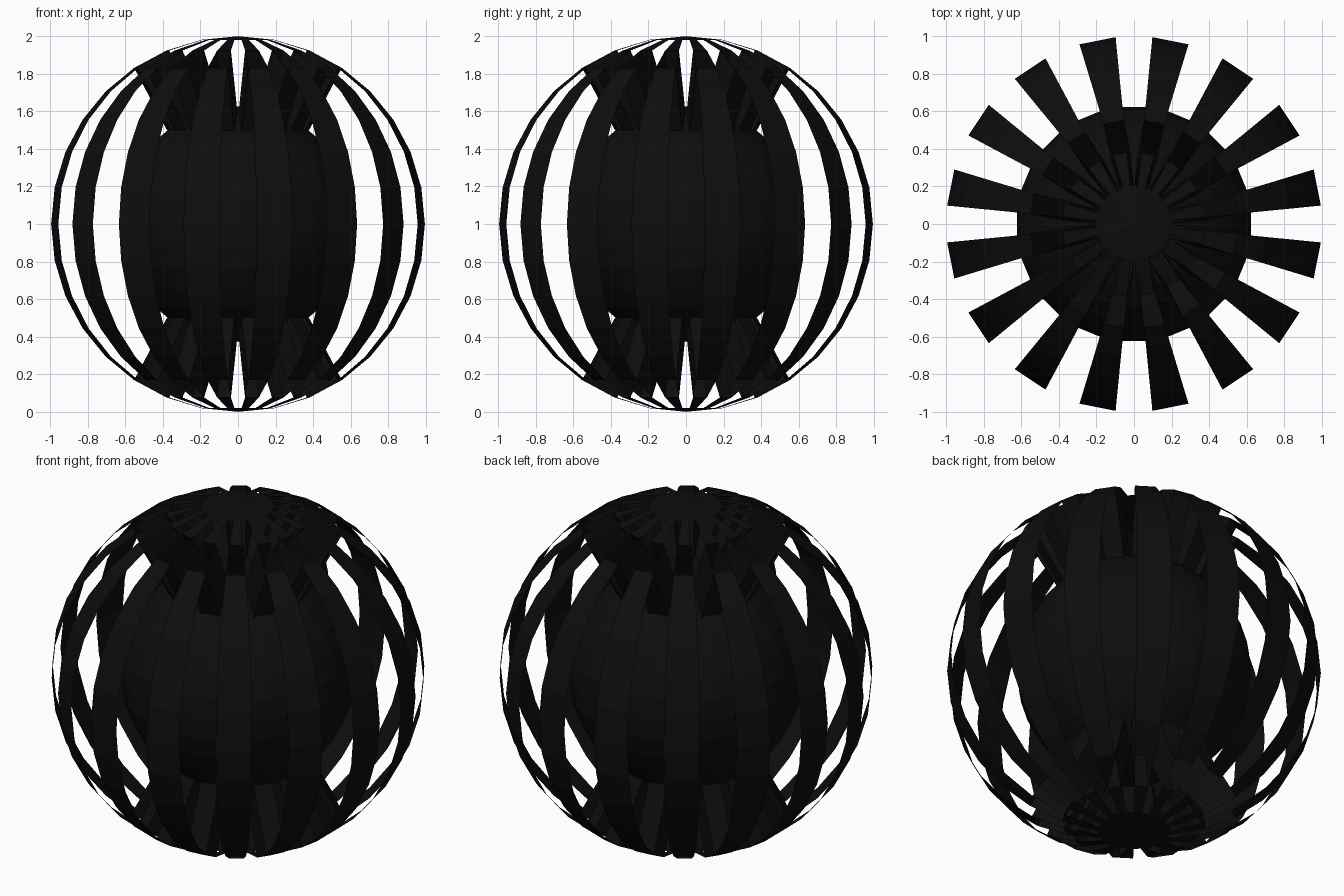
import bpy, bmesh, math
from mathutils import Matrix

if "Cube" in bpy.data.objects:
    bpy.data.objects.remove(bpy.data.objects["Cube"])

SEG, RINGS = 32, 16
STEP = 2 * math.pi / SEG

black = bpy.data.materials.new("black")
black.diffuse_color = (0.004, 0.004, 0.004, 1)
black.use_nodes = True
black.node_tree.nodes["Principled BSDF"].inputs["Base Color"].default_value = black.diffuse_color


def sphere(radius):
    """Sphere mesh centred on the origin, turned half a segment."""
    bm = bmesh.new()
    bmesh.ops.create_uvsphere(bm, u_segments=SEG, v_segments=RINGS, radius=radius)
    bm.transform(Matrix.Rotation(STEP / 2, 4, 'Z'))
    return bm


def finish(bm, name):
    bm.transform(Matrix.Translation((0, 0, 1)))
    mesh = bpy.data.meshes.new(name)
    bm.to_mesh(mesh)
    bm.free()
    mesh.materials.append(black)
    obj = bpy.data.objects.new(name, mesh)
    bpy.context.collection.objects.link(obj)
    return obj


def row(face):
    """Ring row counted from the nearest pole."""
    c = face.calc_center_median()
    polar = math.atan2(math.hypot(c.x, c.y), abs(c.z))
    return int(polar / (math.pi / RINGS))


# Outer cage: every second column of faces is open, the polar caps stay whole
bm = sphere(1.0)
gaps = []
for f in bm.faces:
    c = f.calc_center_median()
    column = round(math.atan2(c.y, c.x) / STEP)
    if column % 2 == 0 and row(f) > 0:
        gaps.append(f)
bmesh.ops.delete(bm, geom=gaps, context='FACES')

# Open square tubes sunk from the third row of each strip into the core
sockets = [f for f in bm.faces if row(f) == 2]
sunk = bmesh.ops.extrude_discrete_faces(bm, faces=sockets)["faces"]
for f in sunk:
    f.normal_update()
    n = f.normal.copy()
    if n.dot(f.calc_center_median()) < 0:
        n.negate()
    bmesh.ops.translate(bm, verts=f.verts[:], vec=n * -0.42)
finish(bm, "strip_cage")

# Inner core
finish(sphere(0.627), "core")
